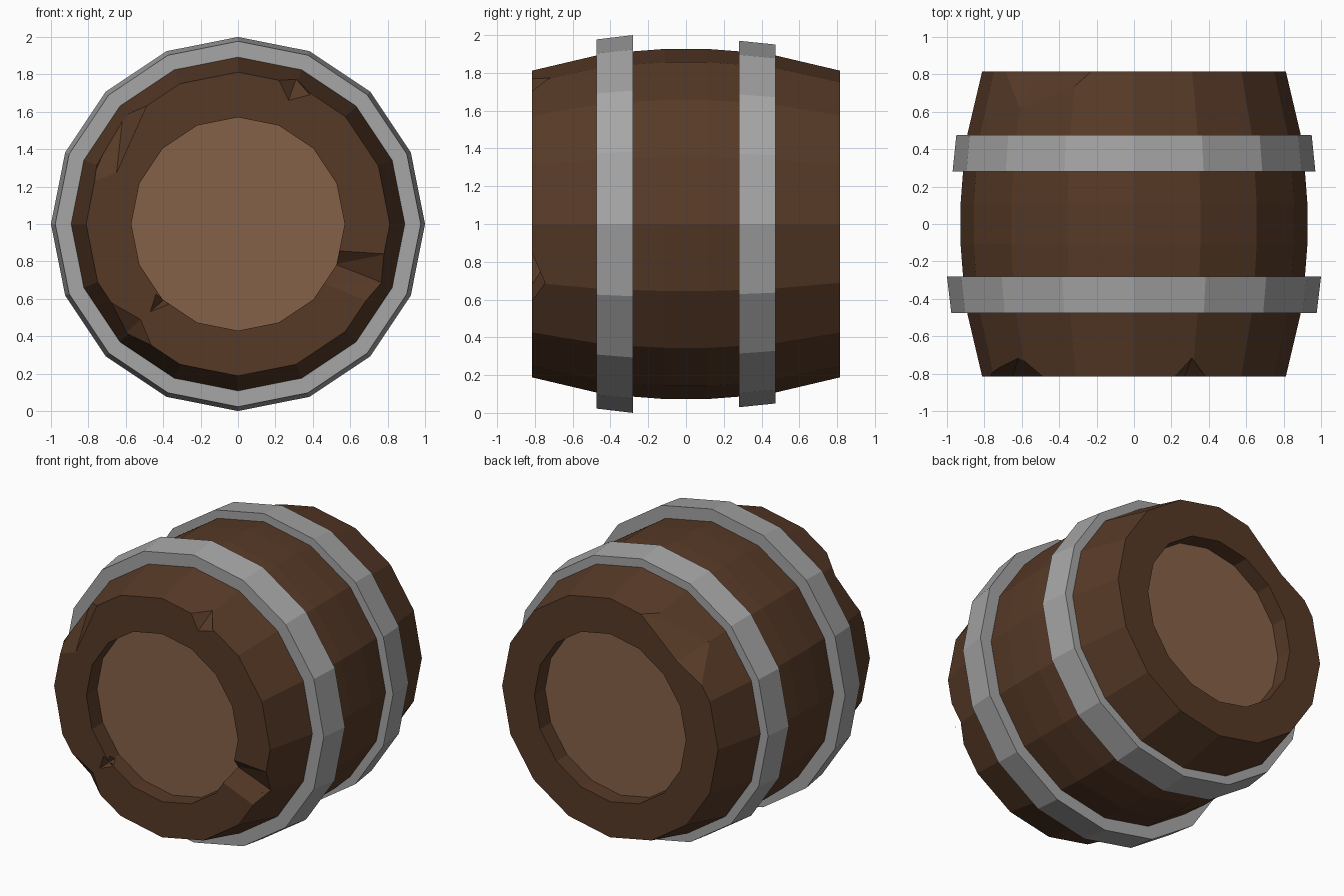
import bpy, bmesh, math
from mathutils import Vector

if "Cube" in bpy.data.objects:
    bpy.data.objects.remove(bpy.data.objects["Cube"])

SIDES = 16
CENTRE_Z = 1.0


def material(name, rgb):
    m = bpy.data.materials.new(name)
    m.diffuse_color = (*rgb, 1.0)
    m.use_nodes = True
    m.node_tree.nodes["Principled BSDF"].inputs["Base Color"].default_value = m.diffuse_color
    return m


dark_wood = material("dark wood", (0.095, 0.042, 0.020))
light_wood = material("light wood", (0.235, 0.120, 0.065))
iron = material("grey iron", (0.38, 0.38, 0.38))


def finish(bm, name, mats):
    bmesh.ops.recalc_face_normals(bm, faces=bm.faces)
    mesh = bpy.data.meshes.new(name)
    for m in mats:
        mesh.materials.append(m)
    bm.to_mesh(mesh)
    bm.free()
    ob = bpy.data.objects.new(name, mesh)
    bpy.context.collection.objects.link(ob)
    return ob


def lathe(profile, closed):
    """Spin (y, radius) points round the barrel axis; cap the ends if not closed."""
    bm = bmesh.new()
    rings = []
    for y, r in profile:
        rings.append([bm.verts.new((r * math.cos(2 * math.pi * i / SIDES), y,
                                    CENTRE_Z + r * math.sin(2 * math.pi * i / SIDES)))
                      for i in range(SIDES)])
    pairs = list(zip(rings, rings[1:]))
    if closed:
        pairs.append((rings[-1], rings[0]))
    else:
        bm.faces.new(rings[0])
        bm.faces.new(rings[-1])
    for a, b in pairs:
        for i in range(SIDES):
            j = (i + 1) % SIDES
            bm.faces.new((a[i], a[j], b[j], b[i]))
    return bm


# Barrel body with recessed ends
END, RECESS = 0.815, 0.70
half = [(RECESS, 0.57), (END, 0.57), (END, 0.812), (0.475, 0.892), (0.28, 0.914), (0.11, 0.927)]
bm = lathe([(-y, r) for y, r in half] + [(y, r) for y, r in reversed(half)], False)
for f in bm.faces:
    if len(f.verts) == SIDES:      # the two recessed lids
        f.material_index = 1
barrel = finish(bm, "barrel_body", [dark_wood, light_wood])

# Iron hoops, slightly conical, the front one a little larger
for name, sign, r_in, r_out in (("front_hoop", -1, 1.0, 0.977), ("back_hoop", 1, 0.97, 0.95)):
    finish(lathe([(sign * 0.28, 0.86), (sign * 0.28, r_in),
                  (sign * 0.475, r_out), (sign * 0.475, 0.86)], True), name, [iron])

# Chips in the rims: convex cutters; the last point lies outside the wood
F = -0.816
chips = {
    "chip_front_top": [(0.21, F, 1.785), (0.27, F, 1.66), (0.385, F, 1.69),
                       (0.31, -0.715, 1.775), (0.37, -0.92, 1.90)],
    "chip_front_right": [(0.50, F, 0.86), (0.80, F, 0.84), (0.52, -0.75, 0.785),
                         (0.775, -0.745, 0.685), (0.46, F, 0.68), (0.71, F, 0.58),
                         (0.70, -0.95, 0.70)],
    "chip_front_inner": [(-0.47, F, 0.53), (-0.44, F, 0.625), (-0.37, F, 0.57),
                         (-0.385, -0.74, 0.605), (-0.42, -0.92, 0.58)],
    "chip_front_upper_left": [(-0.79, F, 1.22), (-0.65, F, 1.27), (-0.55, F, 1.55),
                              (-0.47, F, 1.67), (-0.61, -0.69, 1.625), (-0.90, -0.95, 1.65)],
    "chip_front_lower_left": [(-0.71, F, 0.60), (-0.52, F, 0.49), (-0.45, F, 0.32),
                              (-0.62, -0.70, 0.40), (-0.85, -0.95, 0.25)],
    "chip_back_upper_left": [(-0.71, -F, 1.39), (-0.50, -F, 1.52), (-0.21, -F, 1.785),
                             (-0.61, 0.62, 1.60), (-0.32, 0.72, 1.785), (-0.75, 0.95, 1.85)],
}
for name, pts in chips.items():
    bm = bmesh.new()
    for p in pts:
        bm.verts.new(Vector(p))
    hull = bmesh.ops.convex_hull(bm, input=bm.verts)
    loose = [v for v in bm.verts if not v.link_faces]
    bmesh.ops.delete(bm, geom=loose, context='VERTS')
    cutter = finish(bm, name, [dark_wood])
    cutter.hide_render = True
    cutter.display_type = 'WIRE'
    cut = barrel.modifiers.new(name, 'BOOLEAN')
    cut.operation = 'DIFFERENCE'
    cut.solver = 'EXACT'
    cut.object = cutter
